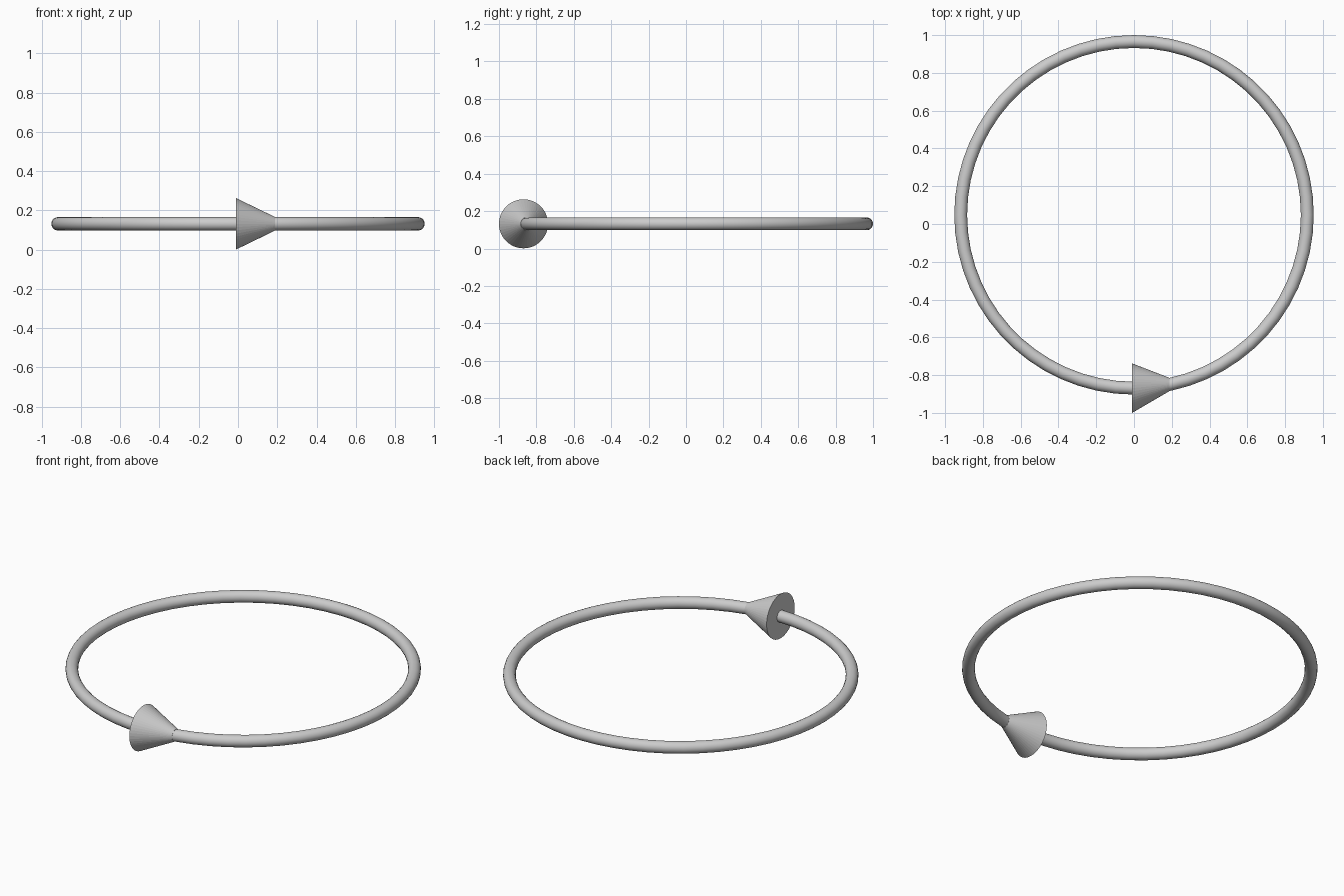
import bpy, bmesh
from math import sqrt

if "Cube" in bpy.data.objects:
    bpy.data.objects.remove(bpy.data.objects["Cube"])

RING_R, TUBE_R, CONE_R = 0.9175, 0.034, 0.131
CY, CZ = 0.0485, 0.132
X0, X1 = -0.01, 0.188

# circular tube
bpy.ops.mesh.primitive_torus_add(major_radius=RING_R, minor_radius=TUBE_R,
                                 major_segments=60, minor_segments=20,
                                 location=(0, CY, CZ))
ring = bpy.context.object
ring.name = "ring"
bpy.ops.object.shade_smooth_by_angle()


# y position of the tube centre line on the front half of the ring
def ring_y(x):
    return CY - sqrt(RING_R ** 2 - x ** 2)


# arrow head: flat base, tapering onto the tube, narrow end follows the ring
bm = bmesh.new()
bmesh.ops.create_cone(bm, cap_ends=True, segments=48, radius1=CONE_R,
                      radius2=TUBE_R + 0.001, depth=1)
for v in bm.verts:
    t = v.co.z + 0.5
    x = X0 + (X1 - X0) * t
    v.co = (x, v.co.x + ring_y(x), v.co.y + CZ)
bmesh.ops.recalc_face_normals(bm, faces=bm.faces)
mesh = bpy.data.meshes.new("arrow_head")
bm.to_mesh(mesh)
bm.free()
bpy.context.collection.objects.link(bpy.data.objects.new("arrow_head", mesh))
